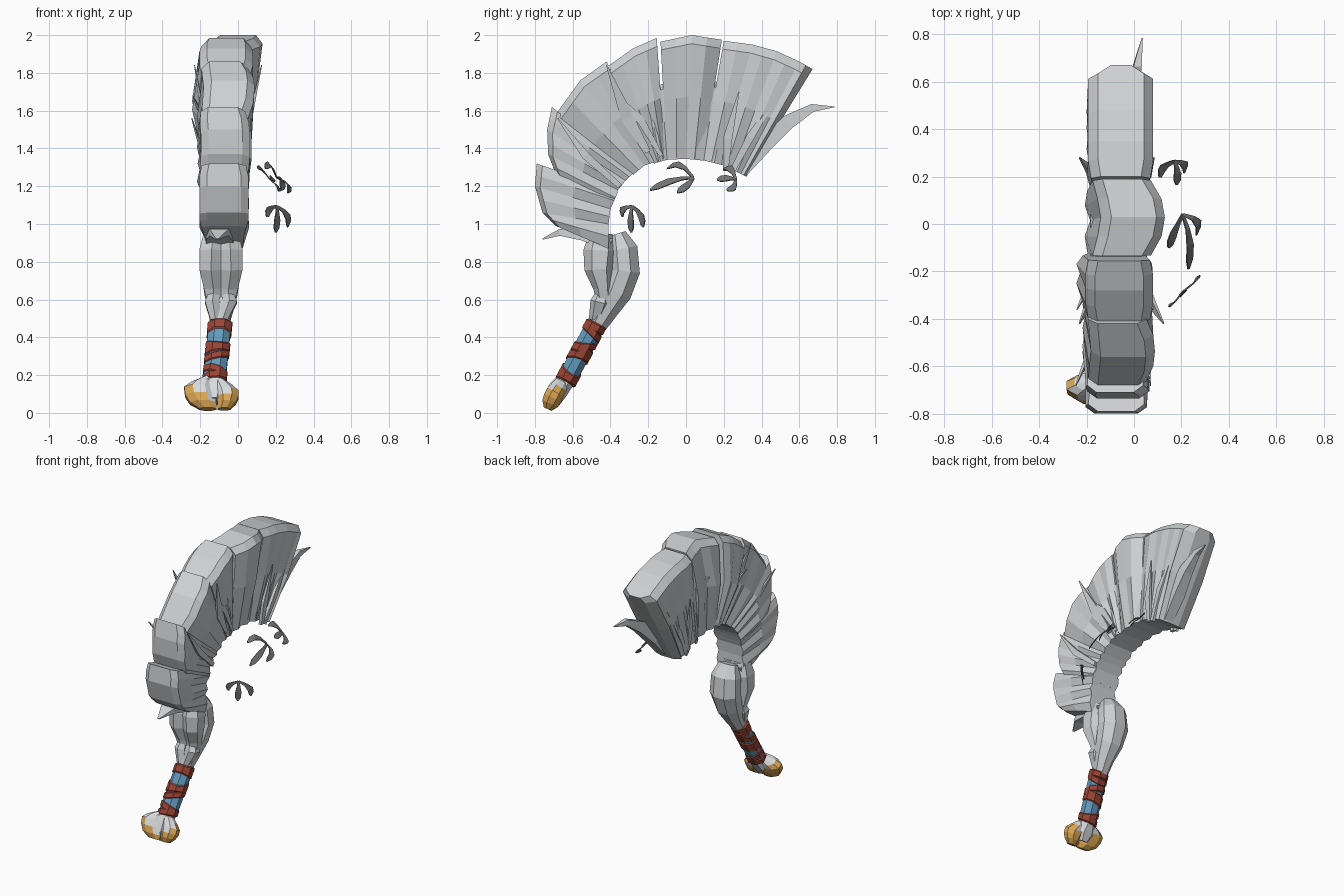
import bpy, bmesh, math
from mathutils import Vector

cube = bpy.data.objects.get("Cube")
if cube:
    bpy.data.objects.remove(cube)


def material(name, r, g, b):
    m = bpy.data.materials.new(name)
    m.use_nodes = True
    m.diffuse_color = (r, g, b, 1)
    node = next(n for n in m.node_tree.nodes if n.type == 'BSDF_PRINCIPLED')
    node.inputs["Base Color"].default_value = (r, g, b, 1)
    node.inputs["Roughness"].default_value = 0.8
    return m


GREY = material("fur grey", .62, .64, .655)
PALE = material("pale skin", .69, .71, .73)
DARK = material("leaf grey", .17, .17, .17)
RED = material("wrap red", .33, .06, .035)
BLUE = material("wrap blue", .13, .33, .52)
GOLD = material("hoof gold", .72, .39, .09)
X = Vector((1, 0, 0))


def loft(name, rings, mat):
    """Skin a list of equal rings and close both ends."""
    bm = bmesh.new()
    rows = [[bm.verts.new(p) for p in ring] for ring in rings]
    n = len(rows[0])
    for a, b in zip(rows, rows[1:]):
        for i in range(n):
            j = (i + 1) % n
            bm.faces.new((a[i], a[j], b[j], b[i]))
    bm.faces.new(rows[0])
    bm.faces.new(rows[-1])
    bmesh.ops.recalc_face_normals(bm, faces=bm.faces)
    me = bpy.data.meshes.new(name)
    bm.to_mesh(me)
    bm.free()
    me.materials.append(mat)
    ob = bpy.data.objects.new(name, me)
    bpy.context.collection.objects.link(ob)
    return ob


def ring(c, u, v, n):
    steps = [math.tau * (i + .5) / n for i in range(n)]
    return [c + u * math.cos(a) + v * math.sin(a) for a in steps]


def limb(name, path, mat, n=8):
    """Path rows: x, y, z, half width along x, half depth."""
    pts = [Vector(p[:3]) for p in path]
    rings = []
    for i, p in enumerate(path):
        t = pts[min(i + 1, len(pts) - 1)] - pts[max(i - 1, 0)]
        v = t.cross(X).normalized()
        rings.append(ring(pts[i], X * p[3], v * p[4], n))
    return loft(name, rings, mat)


# Fan-shaped crest: overlapping pleated wedges, rows are outer y, z, inner y, z
def wedge(name, cx, half, rows, sway=0, bulge=0, tip=1):
    stations = []
    for a, b in zip(rows, rows[1:]):
        stations += [a, tuple((p + q) / 2 for p, q in zip(a, b))]
    stations.append(rows[-1])
    last = len(stations) - 1
    rings = []
    for i, (oy, oz, iy, iz) in enumerate(stations):
        fold = .01 if i % 2 else -.006
        end = .012 if i in (0, last) else 0
        scale = tip if i == 0 else 1
        profile = [(0, half - .04 - end), (.07, half - end),
                   (.5, half * .93 + fold - end), (1, .1 + fold)]
        o = Vector((cx + sway * math.sin(math.pi * i / last), oy, oz))
        q = Vector((-.07, iy, iz))
        right = [o.lerp(q, f) + X * w * scale for f, w in profile]
        left = [o.lerp(q, f) - X * (w + bulge * (f == .5)) * scale for f, w in profile]
        rings.append(right + left[::-1])
    return loft(name, rings, GREY)


wedge("crest_front_lower", -.075, .13, [
    (-.79, 1.32, -.36, 1.17), (-.80, 1.2, -.40, 1.08),
    (-.76, 1.06, -.41, 1.0), (-.69, .99, -.41, .87)])
wedge("crest_front_middle", -.08, .13, [
    (-.71, 1.62, -.28, 1.27), (-.735, 1.5, -.32, 1.23),
    (-.73, 1.37, -.36, 1.18), (-.68, 1.24, -.39, 1.1)], sway=.015, bulge=.015)
wedge("crest_front_upper", -.07, .135, [
    (-.42, 1.86, -.16, 1.33), (-.56, 1.76, -.22, 1.31),
    (-.69, 1.58, -.28, 1.26)], sway=.025, bulge=.02)
wedge("crest_top_front", -.062, .142, [
    (-.155, 1.985, -.11, 1.35), (-.28, 1.93, -.13, 1.34),
    (-.42, 1.83, -.17, 1.32)], bulge=.035)
wedge("crest_top_middle", -.05, .135, [
    (.19, 1.975, .09, 1.34), (.03, 2.0, 0, 1.35), (-.135, 1.965, -.1, 1.345)], sway=.05, bulge=.03)
wedge("crest_back", -.055, .137, [
    (.67, 1.82, .32, 1.25), (.6, 1.86, .29, 1.265), (.48, 1.915, .25, 1.285),
    (.35, 1.95, .18, 1.32), (.2, 1.97, .09, 1.34)], tip=.5)

# Inner core that closes the lower part of the gaps between the wedges
wedge("crest_core", -.065, .118, [
    (.3, 1.72, .2, 1.31), (.16, 1.75, .1, 1.335), (.02, 1.77, 0, 1.345),
    (-.13, 1.74, -.1, 1.34), (-.28, 1.65, -.17, 1.32)])

# Side tufts on both flanks: tip flare right and left, then y, z, half depth
tufts = {
    "tuft_front": (.185, .17, [(-.2, 1.38, .02), (-.31, 1.56, .05), (-.42, 1.84, .004)]),
    "tuft_low": (.13, .185, [(-.35, 1.2, .02), (-.53, 1.36, .03), (-.68, 1.56, .004)]),
    "tuft_back": (.145, .17, [(.21, 1.28, .02), (.22, 1.45, .035), (.28, 1.7, .004)]),
    "tuft_back_inner": (.125, .125, [(.24, 1.27, .02), (.34, 1.46, .03), (.52, 1.74, .004)]),
    "tuft_middle": (.14, .18, [(-.13, 1.36, .015), (-.24, 1.55, .03), (-.36, 1.68, .004)])}
for name, (right, left, rows) in tufts.items():
    for side, s, tip in (("left", 1, right), ("right", -1, left)):
        path = [(-.06 + s * f, y, z, .015 if w > .01 else .003, w)
                for f, (y, z, w) in zip((.1, .122, tip), rows)]
        limb(name + "_" + side, path, GREY, 4)

# Loose end tufts
limb("back_tuft", [(-.03, .31, 1.27, .05, .025), (-.02, .42, 1.42, .06, .055),
                   (0, .54, 1.54, .045, .055), (.015, .67, 1.615, .025, .03),
                   (.035, .785, 1.62, .003, .003)], GREY, 4)
limb("chin_tuft", [(-.09, -.4, .89, .11, .045), (-.1, -.55, .945, .1, .045),
                   (-.1, -.67, .955, .07, .025), (-.11, -.76, .92, .01, .004)], GREY, 4)

# Leg muscles
limb("thigh_back", [(-.09, -.36, .95, .07, .045), (-.09, -.335, .87, .105, .085),
                    (-.09, -.325, .75, .112, .088), (-.09, -.365, .64, .095, .085),
                    (-.09, -.42, .55, .07, .07), (-.1, -.475, .45, .05, .05)], GREY)
for side, s in (("left", 1), ("right", -1)):
    limb("thigh_front_" + side, [
        (-.09 + s * .04, -.45, .95, .06, .06), (-.09 + s * .05, -.455, .86, .075, .088),
        (-.09 + s * .053, -.46, .76, .07, .078), (-.09 + s * .04, -.44, .66, .058, .05),
        (-.09 + s * .035, -.43, .56, .035, .04)], GREY, 6)
    limb("shin_knot_" + side, [
        (-.09 + s * .035, -.44, .66, .025, .025), (-.09 + s * .045, -.455, .585, .046, .052),
        (-.1 + s * .02, -.48, .49, .03, .035)], GREY, 6)

# Wrapped shin: blue core with tilted red bands
low, high = Vector((-.125, -.635, .17)), Vector((-.095, -.475, .47))
axis = (high - low).normalized()
depth = axis.cross(X).normalized()
loft("shin_wrap_blue", [ring(low.lerp(high, f), X * .064, depth * .056, 8) for f in (0, .5, 1)], BLUE)
bands = [(.95, 0, 0), (.86, 0, -.3), (.62, -.1, .45), (.52, .15, 0),
         (.41, .25, .2), (.13, -.3, -.1), (.04, .1, 0)]
for i, (f, tilt_x, tilt_y) in enumerate(bands):
    c = low.lerp(high, f)
    rings = []
    for h, r in ((-.024, .06), (-.016, .07), (.016, .07), (.024, .06)):
        rings.append(ring(c + axis * h, (X + axis * tilt_x) * r, (depth + axis * tilt_y) * r * .9, 8))
    loft("shin_band_%d" % (i + 1), rings, RED)

# Foot and flared split hoof, gold rising toward the outer rim
limb("ankle", [(-.122, -.61, .22, .052, .05), (-.128, -.645, .16, .062, .052),
               (-.132, -.675, .11, .085, .05), (-.132, -.705, .06, .05, .043)], PALE)
hooves = {
    "left": [(-.13, -.07, -.655, .17), (-.13, -.03, -.67, .14), (-.125, .003, -.69, .11),
             (-.115, .003, -.705, .08), (-.108, -.012, -.72, .05), (-.108, -.04, -.732, .02)],
    "right": [(-.19, -.13, -.65, .18), (-.25, -.13, -.665, .155), (-.285, -.13, -.68, .13),
              (-.28, -.122, -.70, .09), (-.255, -.115, -.718, .05), (-.205, -.115, -.732, .02)]}
for side, rows in hooves.items():
    depths = (.035, .046, .052, .054, .048, .024)
    hoof = limb("hoof_" + side, [((a + b) / 2, y, z, (b - a) / 2 * 1.08, d)
                                 for (a, b, y, z), d in zip(rows, depths)], PALE)
    hoof.data.materials.append(GOLD)
    for face in hoof.data.polygons:
        rim = .065 + .6 * abs(face.center.x + .125)
        face.material_index = int(face.center.z < rim)


# Floating three-lobed leaves: thin plates spreading from one apex
def leaf(name, apex, tips, bend, arch):
    apex = Vector(apex)
    tips = [Vector(t) for t in tips]
    normal = (tips[2] - apex).cross(tips[0] - apex).normalized()
    if normal.x < 0:
        normal.negate()
    middle = (tips[1] - apex).normalized()
    for i, tip in enumerate(tips):
        d = tip - apex
        across = normal.cross(d).normalized()
        out = d - middle * d.dot(middle)
        rings = []
        for f, w in ((0, .007), (.3, .012), (.6, .021), (.85, .02), (1, .005)):
            curve = (out - middle * .03) * bend + normal * arch
            p = apex + d * f + curve * math.sin(f * math.pi)
            rings.append(ring(p, across * w * 1.4, normal * .004, 4))
        loft("%s_lobe_%d" % (name, i + 1), rings, DARK)


leaf("leaf_middle", (.205, .04, 1.245),
     [(.145, -.1, 1.295), (.23, -.19, 1.18), (.265, -.045, 1.165)], .3, .025)
leaf("leaf_back", (.17, .265, 1.235),
     [(.105, .2, 1.295), (.18, .165, 1.235), (.215, .22, 1.175)], .3, .012)
leaf("leaf_front", (.205, -.285, 1.095),
     [(.15, -.34, 1.04), (.2, -.29, .955), (.265, -.225, .985)], .3, .008)
